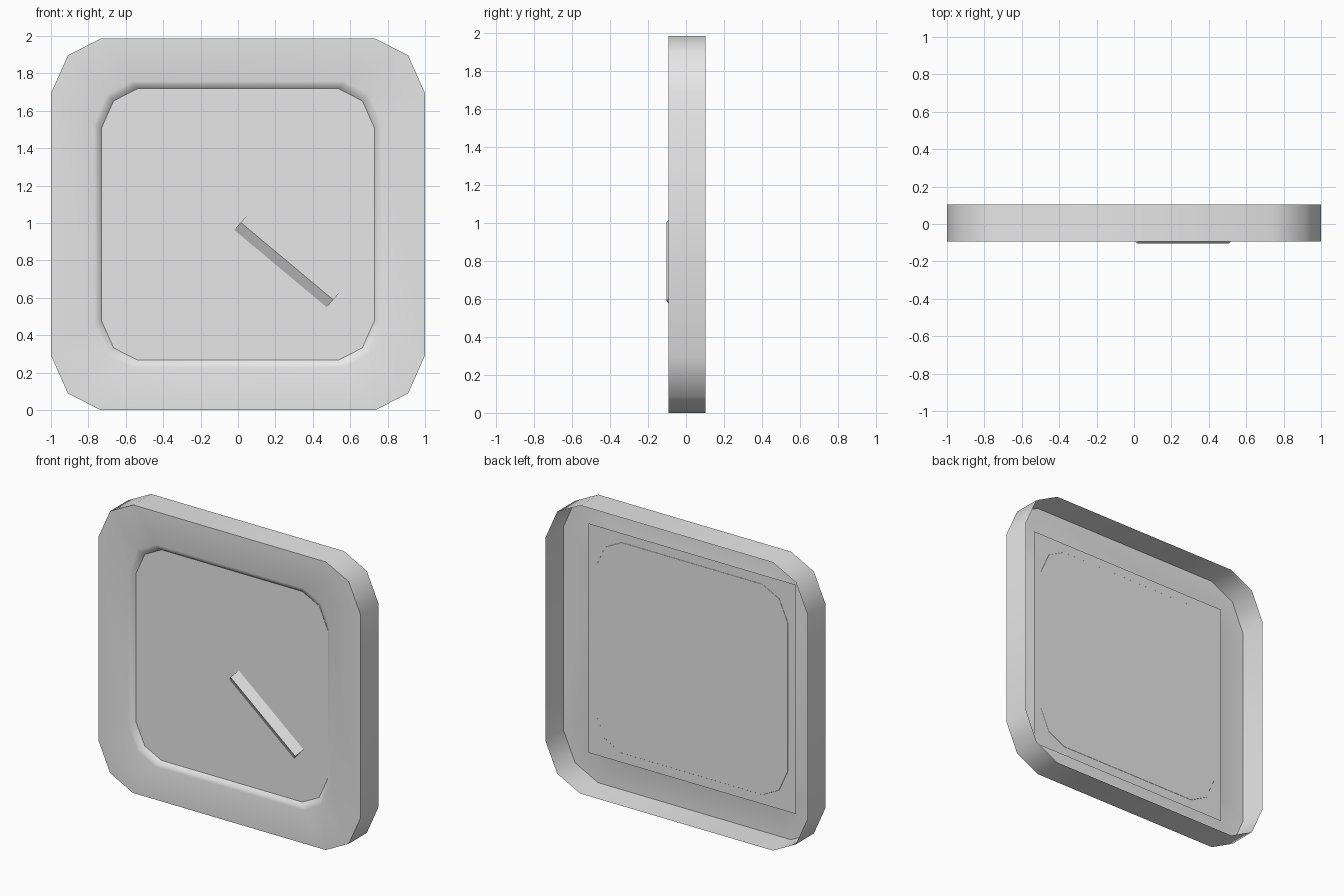
import bpy, math

if "Cube" in bpy.data.objects:
    bpy.data.objects.remove(bpy.data.objects["Cube"])

CZ = 0.993          # height of the clock centre
PLATE_Y = -0.066    # depth of the dial

grey = bpy.data.materials.new("light_grey")
grey.diffuse_color = (0.8, 0.8, 0.8, 1)
grey.use_nodes = True
grey.node_tree.nodes["Principled BSDF"].inputs["Base Color"].default_value = grey.diffuse_color


def make(name, verts, faces, smooth=False):
    mesh = bpy.data.meshes.new(name)
    mesh.from_pydata(verts, [], faces)
    mesh.materials.append(grey)
    obj = bpy.data.objects.new(name, mesh)
    bpy.context.collection.objects.link(obj)
    if smooth:
        bpy.ops.object.select_all(action='DESELECT')
        obj.select_set(True)
        bpy.context.view_layer.objects.active = obj
        bpy.ops.object.shade_smooth_by_angle(angle=math.radians(60))
    return obj


# Rounded-square outline, anticlockwise seen from the front
corner = [(1.0, 0.70), (0.91, 0.903), (0.735, 0.993)]
outline = (corner + [(-x, z) for x, z in reversed(corner)]
           + [(-x, -z) for x, z in corner]
           + [(x, -z) for x, z in reversed(corner)])
n = len(outline)

# Frame: open-backed shell, outer wall, flat front and bevel down to the dial
profile = [(1.0, 0.103), (1.0, -0.093), (0.77, -0.093),
           (0.75, -0.086), (0.73, PLATE_Y + 0.001)]
verts = [(x * s, y, CZ + z * s) for s, y in profile for x, z in outline]
faces = [(r * n + i, r * n + (i + 1) % n,
          (r + 1) * n + (i + 1) % n, (r + 1) * n + i)
         for r in range(len(profile) - 1) for i in range(n)]
make("clock_frame", verts, faces, smooth=True)

# Dial: square sheet behind the frame opening
h = 0.79
make("clock_dial",
     [(x, PLATE_Y, CZ + z) for x, z in ((-h, -h), (h, -h), (h, h), (-h, h))],
     [(0, 1, 2, 3)])

# Hand: ridged bar, triangular in section, lying on the dial
section = [(-0.02, 0.963, PLATE_Y), (0.015, 1.003, -0.103), (0.052, 1.045, PLATE_Y)]
dx, dz = 0.494, -0.413
verts = [(x, y, z) for x, z, y in section]
verts += [(x + dx, y, z + dz) for x, z, y in section]
make("clock_hand", verts, [(0, 3, 4, 1), (1, 4, 5, 2), (0, 1, 2), (3, 5, 4)])
